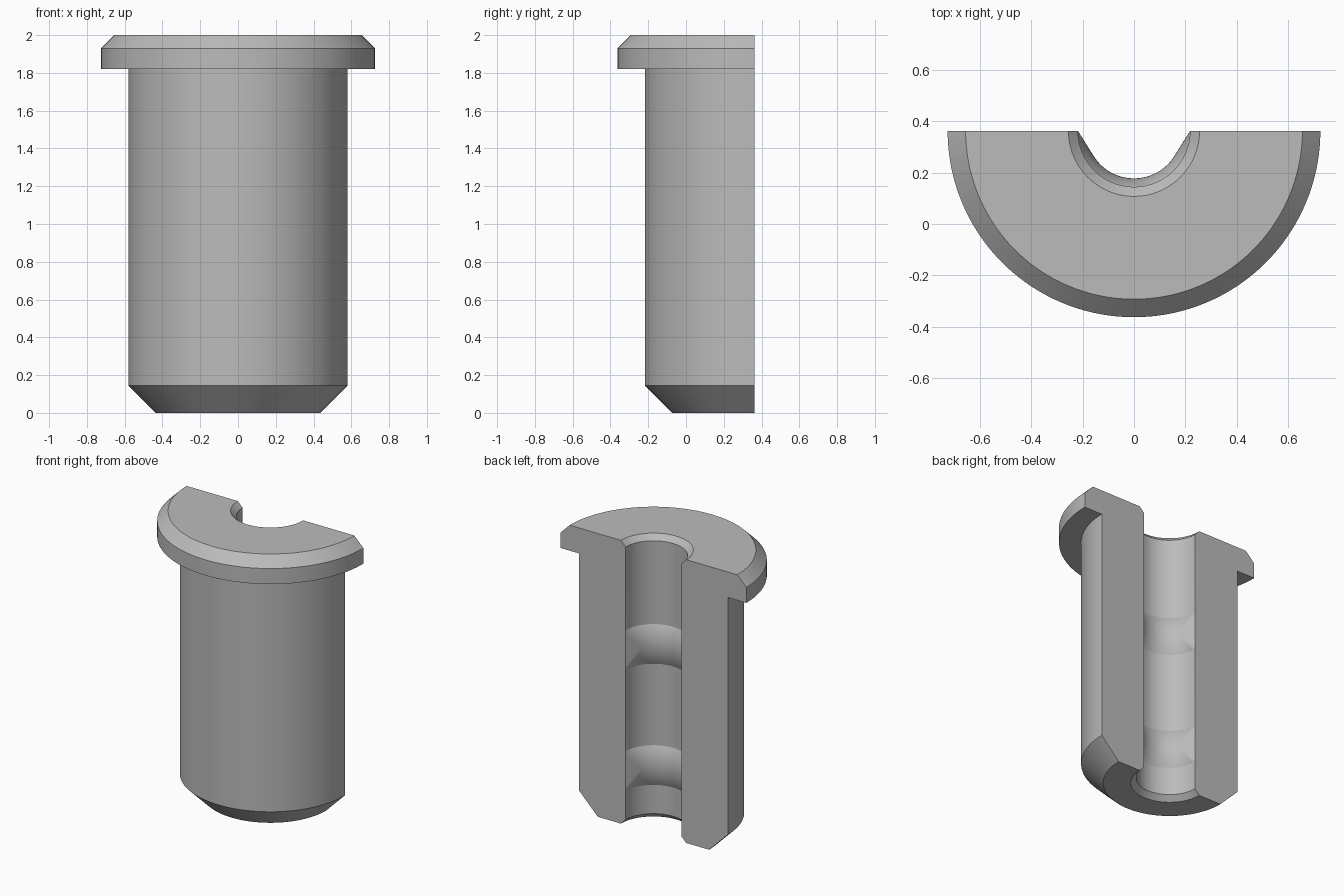
import bpy
import bmesh
from math import pi, sin, cos, acos, sqrt, radians

cube = bpy.data.objects.get("Cube")
if cube:
    bpy.data.objects.remove(cube)

SEGMENTS = 72
AXIS_Y = 0.3625          # the sleeve is halved along its own axis
BORE, RIDGE = 0.218, 0.185
HALF_RIDGE = 0.14
RIDGE_HEIGHTS = (0.38, 1.235)
TRIM = acos(RIDGE / BORE)  # angle at which the ridge ends are trimmed flat


def ridge_radius(offset, angle):
    """Arc-shaped ridge inside the bore, cut flat towards both ends."""
    rise = BORE - RIDGE
    arc = (HALF_RIDGE ** 2 + rise ** 2) / (2 * rise)
    radius = RIDGE + arc - sqrt(arc ** 2 - offset ** 2)
    from_end = min(angle, pi - angle)
    if from_end < TRIM:
        radius = max(radius, RIDGE / cos(TRIM - from_end))
    return min(radius, BORE)


def profile(angle):
    """Closed cross-section (radius, height) at one angle around the axis."""
    points = [(0.255, 0), (0.435, 0), (0.58, 0.145), (0.58, 1.82),
              (0.725, 1.82), (0.725, 1.93), (0.655, 2), (0.255, 2),
              (BORE, 1.963)]
    steps = 20
    for centre in reversed(RIDGE_HEIGHTS):
        for i in range(steps + 1):
            offset = HALF_RIDGE * (1 - 2 * i / steps)
            points.append((ridge_radius(offset, angle), centre + offset))
    points.append((BORE, 0.037))
    return points


# Half sleeve: sweep the section through half a turn
bm = bmesh.new()
rings = []
for i in range(SEGMENTS + 1):
    a = pi * i / SEGMENTS
    rings.append([bm.verts.new((-r * cos(a), AXIS_Y - r * sin(a), z))
                  for r, z in profile(a)])
for ring, following in zip(rings, rings[1:]):
    for j in range(len(ring)):
        k = (j + 1) % len(ring)
        bm.faces.new((ring[j], ring[k], following[k], following[j]))

# Flat cut faces
bm.faces.new(rings[0])
bm.faces.new(rings[-1])
bmesh.ops.recalc_face_normals(bm, faces=bm.faces)

mesh = bpy.data.meshes.new("half_sleeve")
bm.to_mesh(mesh)
bm.free()
sleeve = bpy.data.objects.new("half_sleeve", mesh)
bpy.context.collection.objects.link(sleeve)

# Plain grey material
grey = bpy.data.materials.new("grey")
grey.use_nodes = True
colour = (0.5, 0.5, 0.5, 1)
grey.diffuse_color = colour
grey.node_tree.nodes["Principled BSDF"].inputs["Base Color"].default_value = colour
mesh.materials.append(grey)

# Smooth round walls, crisp edges
bpy.ops.object.select_all(action='DESELECT')
sleeve.select_set(True)
bpy.context.view_layer.objects.active = sleeve
bpy.ops.object.shade_smooth_by_angle(angle=radians(20))
